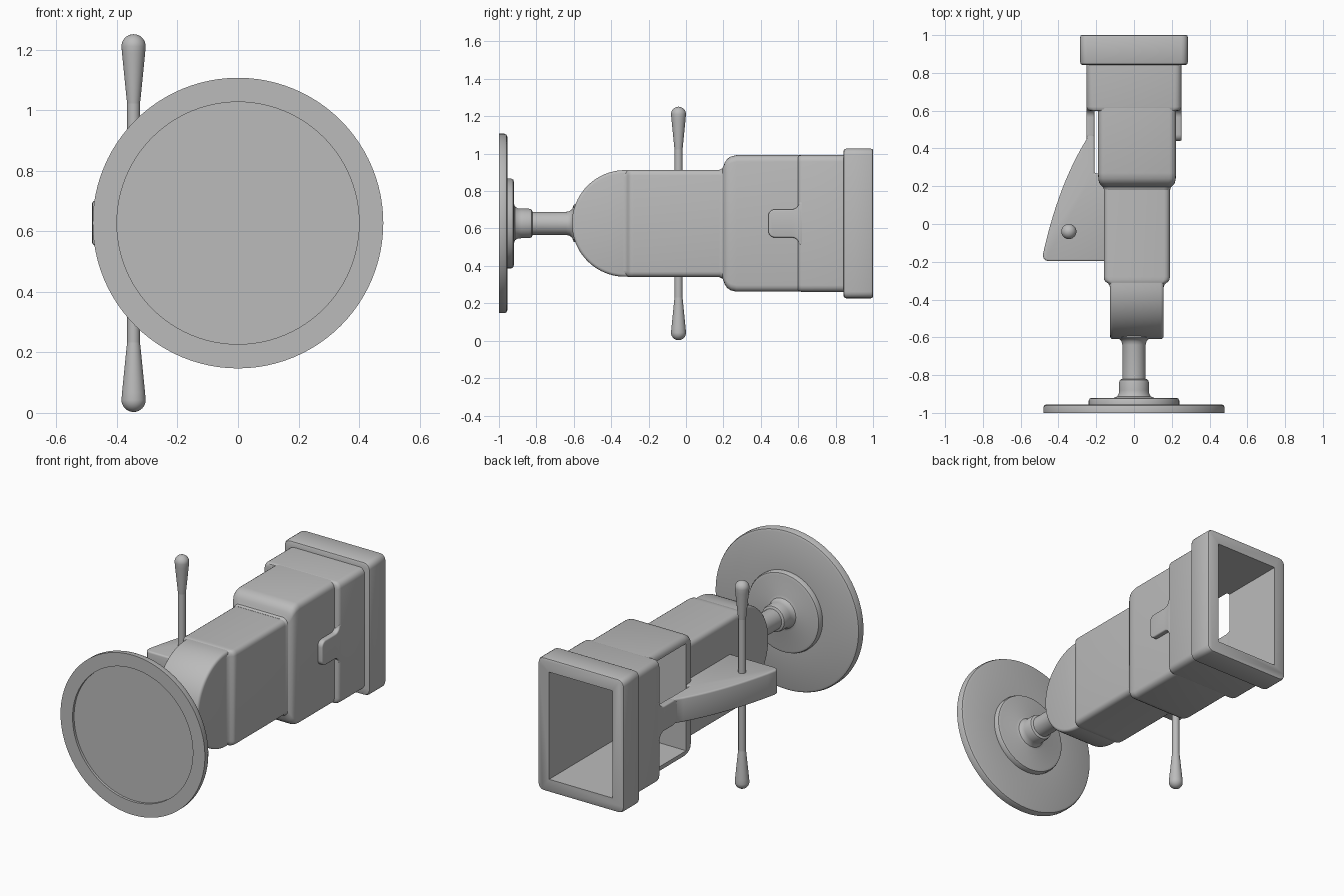
import bpy, bmesh
from math import sin, cos, pi, radians
from mathutils import Vector

cube = bpy.data.objects.get("Cube")
if cube:
    bpy.data.objects.remove(cube, do_unlink=True)

ZC = 0.627   # height of the main axis

grey = bpy.data.materials.new("plain grey")
grey.use_nodes = True
grey.diffuse_color = (0.5, 0.5, 0.5, 1)
grey.node_tree.nodes["Principled BSDF"].inputs["Base Color"].default_value = (0.5, 0.5, 0.5, 1)


def finish(name, bm, bevel=0, segments=3):
    """Turn a bmesh into a smooth-shaded object, optionally rounding its sharp edges."""
    bmesh.ops.remove_doubles(bm, verts=bm.verts, dist=1e-5)
    bmesh.ops.recalc_face_normals(bm, faces=bm.faces)
    if bevel:
        sharp = [e for e in bm.edges if e.calc_face_angle(0) > radians(40)]
        bmesh.ops.bevel(bm, geom=sharp, offset=bevel, segments=segments,
                        profile=0.5, affect='EDGES', clamp_overlap=True)
    mesh = bpy.data.meshes.new(name)
    bm.to_mesh(mesh)
    bm.free()
    mesh.materials.append(grey)
    obj = bpy.data.objects.new(name, mesh)
    bpy.context.collection.objects.link(obj)
    smooth(obj)
    return obj


def smooth(obj):
    bpy.ops.object.select_all(action='DESELECT')
    obj.select_set(True)
    bpy.context.view_layer.objects.active = obj
    bpy.ops.object.shade_smooth_by_angle(angle=radians(32))


def skin(bm, rings, caps=True):
    """Bridge rings of points with quads."""
    loops = [[bm.verts.new(p) for p in ring] for ring in rings]
    n = len(loops[0])
    for a, b in zip(loops, loops[1:]):
        for i in range(n):
            j = (i + 1) % n
            bm.faces.new((a[i], a[j], b[j], b[i]))
    if caps:
        bm.faces.new(loops[0])
        bm.faces.new(loops[-1])


def loft(name, xc, corner, sections):
    """Rounded rectangles (y, half width, half height) joined along y."""
    rings = []
    for y, hw, hh in sections:
        ring = []
        for k, (sx, sz) in enumerate(((1, 1), (-1, 1), (-1, -1), (1, -1))):
            for i in range(5):
                a = (k + i / 4) * pi / 2
                ring.append((xc + sx * (hw - corner) + corner * cos(a), y,
                             ZC + sz * (hh - corner) + corner * sin(a)))
        rings.append(ring)
    bm = bmesh.new()
    skin(bm, rings)
    return finish(name, bm)


def lathe(name, origin, axis, profile, n):
    """Revolve (radius, distance) points around an axis through origin."""
    axis = Vector(axis)
    u = axis.orthogonal().normalized()
    v = axis.cross(u)
    rings = [[Vector(origin) + axis * d + (u * cos(2 * pi * i / n) + v * sin(2 * pi * i / n)) * r
              for i in range(n)] for r, d in profile]
    bm = bmesh.new()
    skin(bm, rings)
    return finish(name, bm)


def prism(name, outline, lo, hi, place, bevel):
    """Extrude a 2D outline between lo and hi; place maps (a, b, depth) to xyz."""
    bm = bmesh.new()
    skin(bm, [[place(a, b, d) for a, b in outline] for d in (lo, hi)])
    return finish(name, bm, bevel)


def arc(cy, cz, r, start, end, n=6):
    return [(cy + r * cos(radians(start + (end - start) * i / n)),
             cz + r * sin(radians(start + (end - start) * i / n))) for i in range(n + 1)]


def side(y, z, x):
    return (x, y, z)


# Round base plate with shallow front recess, boss, collar and shaft
lathe("base_plate", (0, 0, ZC), (0, 1, 0),
      [(0.40, -0.985), (0.40, -1), (0.48, -1), (0.48, -0.972), (0.475, -0.96),
       (0.463, -0.955), (0.2, -0.955)], 96)
lathe("base_boss", (0, 0, ZC), (0, 1, 0),
      [(0.24, -0.96), (0.24, -0.935), (0.235, -0.924), (0.222, -0.92), (0.105, -0.92),
       (0.09, -0.914), (0.081, -0.9), (0.079, -0.88), (0.079, -0.84), (0.075, -0.826),
       (0.064, -0.82)], 64)
lathe("neck_shaft", (0, 0, ZC), (0, 1, 0),
      [(0.062, -0.83), (0.062, -0.64), (0.066, -0.622), (0.078, -0.608), (0.1, -0.6),
       (0.1, -0.55)], 48)

# Half-round nose and main block
prism("rounded_nose", arc(-0.325, ZC, 0.285, 90, 270, 40) + [(-0.2, ZC - 0.285), (-0.2, ZC + 0.285)],
      -0.127, 0.157, side, 0.016)
loft("main_block", 0.015, 0.03,
     [(-0.335, 0.142, 0.28), (-0.322, 0.146, 0.283), (-0.312, 0.155, 0.285), (-0.306, 0.166, 0.286),
      (-0.295, 0.173, 0.287), (-0.28, 0.175, 0.287), (0.26, 0.175, 0.287)])

# Hollow socket: middle housing, rear housing and end flange
housing = loft("middle_housing", 0.016, 0.035,
               [(0.18, 0.175, 0.288), (0.195, 0.179, 0.295), (0.201, 0.186, 0.308), (0.207, 0.194, 0.325),
                (0.22, 0.201, 0.345), (0.24, 0.205, 0.358), (0.27, 0.206, 0.365), (0.64, 0.206, 0.365)])
rear = loft("rear_housing", 0, 0.035,
            [(0.598, 0.225, 0.352), (0.601, 0.24, 0.36), (0.608, 0.248, 0.364),
             (0.62, 0.252, 0.366), (0.86, 0.252, 0.366)])
flange = loft("end_flange", 0, 0.035,
              [(0.842, 0.272, 0.388), (0.846, 0.281, 0.396), (0.856, 0.285, 0.4),
               (0.988, 0.285, 0.4), (0.997, 0.282, 0.397), (1, 0.277, 0.392)])

bm = bmesh.new()
skin(bm, [[(x, y, ZC + z) for x, z in ((-0.21, -0.322), (0.21, -0.322), (0.21, 0.322), (-0.21, 0.322))]
          for y in (0.27, 1.1)])
cutter = finish("socket_cutter", bm)
cutter.hide_render = True
for part in (housing, rear, flange):
    mod = part.modifiers.new("socket", 'BOOLEAN')
    mod.operation = 'DIFFERENCE'
    mod.solver = 'EXACT'
    mod.object = cutter
    bpy.context.view_layer.objects.active = part
    bpy.ops.object.modifier_apply(modifier=mod.name)
    smooth(part)
bpy.data.objects.remove(cutter, do_unlink=True)

# Side tabs flaring into the rear housing
upper = arc(0.565, ZC + 0.115, 0.04, 0, -90) + arc(0.475, ZC + 0.04, 0.035, 90, 180)
tab = [(0.63, ZC + 0.115)] + upper
tab += [(y, 2 * ZC - z) for y, z in reversed(tab)]
prism("left_tab", tab, 0.215, 0.252, side, 0.008)
prism("right_tab", tab, -0.252, -0.21, side, 0.008)

# Curved side arm carrying the crossbar
p0, p1, p2 = Vector((-0.25, 0.45)), Vector((-0.40, 0.21)), Vector((-0.482, -0.16))
curve = [tuple(p0 * (1 - t) ** 2 + p1 * 2 * t * (1 - t) + p2 * t * t) for t in (i / 14 for i in range(15))]
arm = [(-0.21, 0.6), (-0.25, 0.6)] + curve + [(-0.48, -0.18), (-0.468, -0.193), (-0.45, -0.197),
                                            (-0.12, -0.197), (-0.12, 0.268), (-0.21, 0.268)]
prism("side_arm", arm, ZC - 0.074, ZC + 0.074, lambda x, y, z: (x, y, z), 0.01)

# Crossbar with a tapered grip at each end
lathe("crossbar", (-0.345, -0.04, ZC), (0, 0, 1), [(0.021, -0.45), (0.021, 0.45)], 32)
grip = [(0.021, 0.395), (0.023, 0.41), (0.028, 0.46), (0.034, 0.52), (0.038, 0.56)]
grip += [(0.04 * cos(a), 0.584 + 0.04 * sin(a)) for a in (i * pi / 16.2 for i in range(9))]
for name, direction in (("upper_grip", 1), ("lower_grip", -1)):
    lathe(name, (-0.345, -0.04, ZC), (0, 0, direction), grip, 32)
